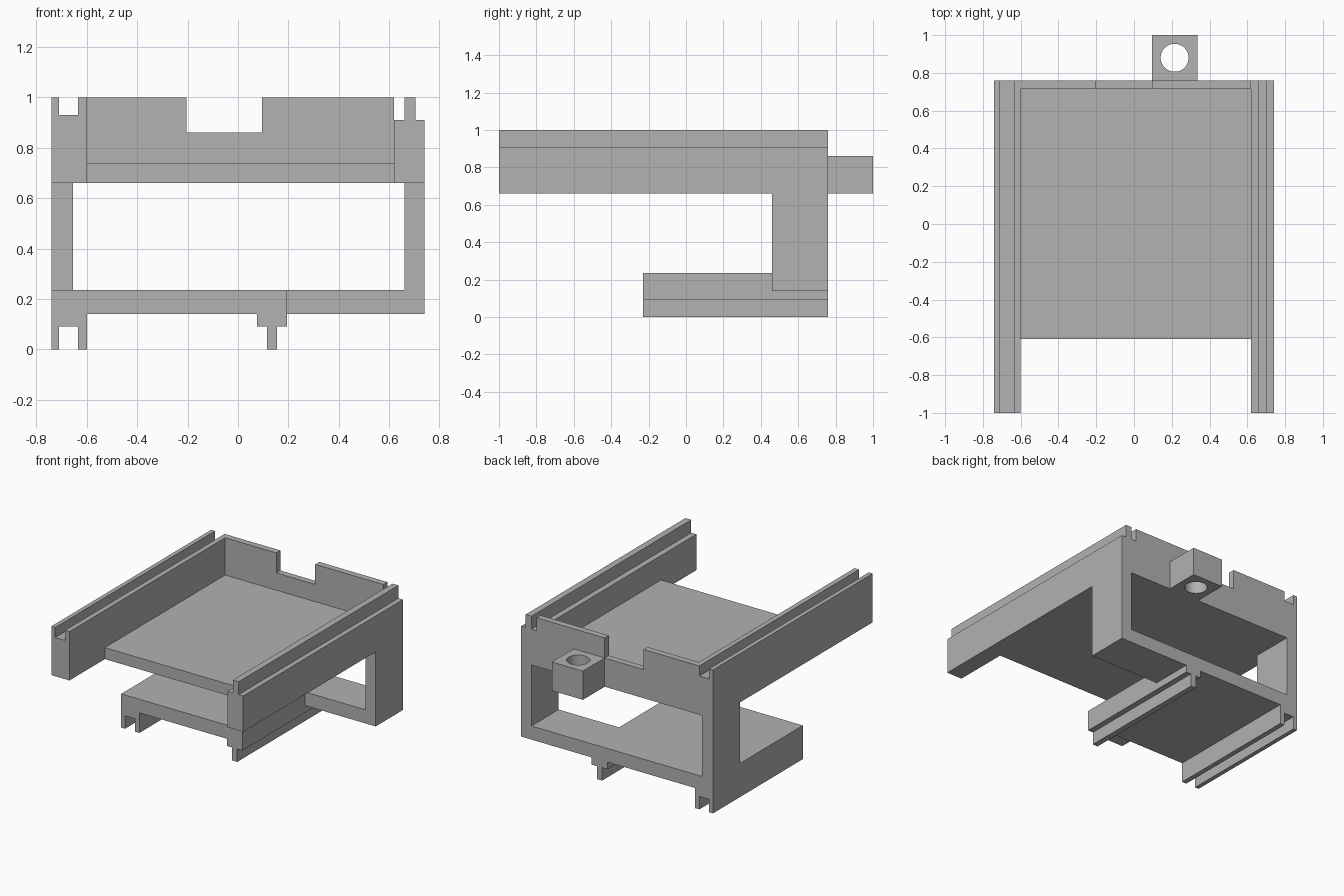
import bpy
import bmesh
import math

cube = bpy.data.objects.get("Cube")
if cube:
    bpy.data.objects.remove(cube, do_unlink=True)

grey = bpy.data.materials.new("plain_grey")
grey.use_nodes = True
grey.diffuse_color = (0.445, 0.445, 0.445, 1)
grey.node_tree.nodes["Principled BSDF"].inputs["Base Color"].default_value = grey.diffuse_color


def prism(name, profile, y0, y1):
    """Extrude an (x, z) outline from y0 to y1."""
    bm = bmesh.new()
    face = bm.faces.new([bm.verts.new((x, y0, z)) for x, z in profile])
    result = bmesh.ops.extrude_face_region(bm, geom=[face])
    moved = [v for v in result["geom"] if isinstance(v, bmesh.types.BMVert)]
    bmesh.ops.translate(bm, verts=moved, vec=(0, y1 - y0, 0))
    bmesh.ops.recalc_face_normals(bm, faces=bm.faces)
    mesh = bpy.data.meshes.new(name)
    bm.to_mesh(mesh)
    bm.free()
    mesh.materials.append(grey)
    obj = bpy.data.objects.new(name, mesh)
    bpy.context.collection.objects.link(obj)
    return obj


def box(name, x0, x1, y0, y1, z0, z1):
    return prism(name, [(x0, z0), (x1, z0), (x1, z1), (x0, z1)], y0, y1)


# Main levels and extents
side = 0.74
front, back = -1.0, 0.76
post_front = 0.46
plate_low, plate_top = 0.14, 0.235
deck_low, deck_top, rim = 0.66, 0.74, 1.0
inner_r, inner_l = -0.60, 0.62
groove = (-0.71, -0.635)

# Upper rails: grooved on the right, tongued on the left
prism("right_grooved_rail", [
    (-side, deck_low), (inner_r, deck_low), (inner_r, rim), (groove[1], rim),
    (groove[1], 0.93), (groove[0], 0.93), (groove[0], rim), (-side, rim)], front, back)
prism("left_tongued_rail", [
    (inner_l, deck_low), (side, deck_low), (side, 0.91), (0.705, 0.91),
    (0.705, rim), (0.66, rim), (0.66, 0.91), (inner_l, 0.91)], front, back)

# Tray floor and notched back wall
wall_front = 0.715
box("tray_floor", inner_r, inner_l, -0.61, wall_front, deck_low, deck_top)
prism("notched_back_wall", [
    (inner_r, deck_low), (inner_l, deck_low), (inner_l, rim), (0.095, rim),
    (0.095, 0.86), (-0.205, 0.86), (-0.205, rim), (inner_r, rim)], wall_front, back)

# Rear posts
box("right_post", -side, -0.655, post_front, back, plate_top, deck_low)
box("left_post", 0.66, side, post_front, back, plate_top, deck_low)

# Lower plate with a grooved foot on the right and a tongued foot on the left
plate_left = 0.195
prism("lower_plate_with_feet", [
    (-side, plate_top), (-side, 0), (groove[0], 0), (groove[0], 0.09),
    (groove[1], 0.09), (groove[1], 0), (inner_r, 0), (inner_r, plate_low),
    (0.075, plate_low), (0.075, 0.09), (0.115, 0.09), (0.115, 0),
    (0.155, 0), (0.155, 0.09), (plate_left, 0.09), (plate_left, plate_top)], -0.23, back)
box("rear_cross_bar", plate_left, side, post_front, back, plate_low, plate_top)

# Rear lug with a vertical through hole
lug = box("rear_lug", 0.095, 0.335, back, 1.0, deck_low, 0.86)
bpy.ops.mesh.primitive_cylinder_add(vertices=48, radius=0.074, depth=0.6,
                                    location=(0.215, 0.88, deck_low + 0.1))
cutter = bpy.context.object
cutter.name = "hole_cutter"
cutter.hide_render = True
cutter.data.materials.append(grey)
cut = lug.modifiers.new("hole", "BOOLEAN")
cut.operation = "DIFFERENCE"
cut.solver = "EXACT"
cut.object = cutter
bpy.ops.object.select_all(action="DESELECT")
lug.select_set(True)
bpy.context.view_layer.objects.active = lug
bpy.ops.object.modifier_apply(modifier=cut.name)
bpy.data.objects.remove(cutter, do_unlink=True)
bpy.ops.object.shade_smooth_by_angle(angle=math.radians(30))
